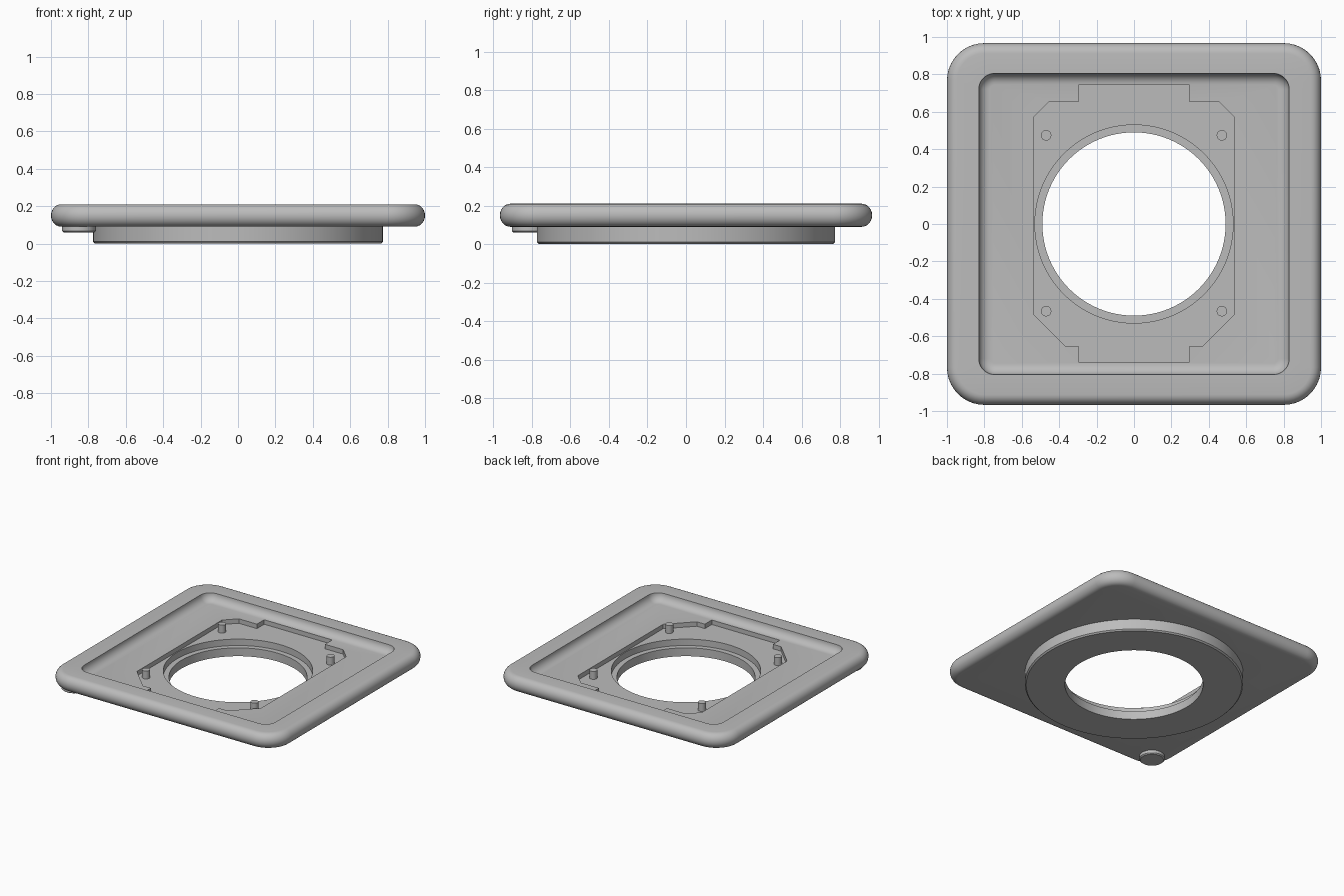
import bpy, bmesh
from math import sin, cos, pi, radians

if "Cube" in bpy.data.objects:
    bpy.data.objects.remove(bpy.data.objects["Cube"], do_unlink=True)

grey = bpy.data.materials.new("plain grey")
grey.use_nodes = True
grey.diffuse_color = (0.5, 0.5, 0.5, 1)
grey.node_tree.nodes["Principled BSDF"].inputs["Base Color"].default_value = (0.5, 0.5, 0.5, 1)


def rounded_rect(hx, hy, r, z, steps=10):
    """Loop of points around a rectangle with round corners."""
    pts = []
    for i, (sx, sy) in enumerate([(1, 1), (-1, 1), (-1, -1), (1, -1)]):
        for k in range(steps + 1):
            a = (i + k / steps) * pi / 2
            pts.append((sx * (hx - r) + r * cos(a), sy * (hy - r) + r * sin(a), z))
    return pts


def circle(r, z, n=96, x=0, y=0):
    return [(x + r * cos(2 * pi * k / n), y + r * sin(2 * pi * k / n), z) for k in range(n)]


def loft(name, loops, closed=False):
    """Skin matching loops; cap both ends, or join last to first when closed."""
    bm = bmesh.new()
    rings = [[bm.verts.new(p) for p in loop] for loop in loops]
    pairs = list(zip(rings, rings[1:]))
    if closed:
        pairs.append((rings[-1], rings[0]))
    else:
        bm.faces.new(rings[0])
        bm.faces.new(rings[-1])
    for a, b in pairs:
        for i in range(len(a)):
            j = (i + 1) % len(a)
            bm.faces.new((a[i], a[j], b[j], b[i]))
    bmesh.ops.recalc_face_normals(bm, faces=bm.faces)
    mesh = bpy.data.meshes.new(name)
    bm.to_mesh(mesh)
    bm.free()
    mesh.materials.append(grey)
    ob = bpy.data.objects.new(name, mesh)
    bpy.context.collection.objects.link(ob)
    return ob


def activate(ob):
    bpy.ops.object.select_all(action='DESELECT')
    ob.select_set(True)
    bpy.context.view_layer.objects.active = ob


def cut(ob, cutter):
    cutter.hide_render = True
    mod = ob.modifiers.new("cut", 'BOOLEAN')
    mod.operation, mod.solver, mod.object = 'DIFFERENCE', 'EXACT', cutter
    activate(ob)
    bpy.ops.object.modifier_apply(modifier=mod.name)
    bpy.data.objects.remove(cutter, do_unlink=True)


# Plate: rounded outer edge, flat rim, recess with a curved wall
loops = []
for k in range(13):
    a = -pi / 2 + pi * k / 12
    inset = 0.055 * (1 - cos(a))
    loops.append(rounded_rect(1 - inset, 0.967 - inset, 0.2 - inset, 0.15 + 0.06 * sin(a)))
for k in range(8):
    a = pi / 2 * k / 7
    inset = 0.06 * (1 - cos(a))
    loops.append(rounded_rect(0.83 - inset, 0.805 - inset, 0.085 - inset, 0.21 - 0.06 * sin(a)))
plate = loft("plate", loops)

# Stepped pocket in the recess floor, then the round opening
half = [(0.295, -0.74), (0.295, -0.655), (0.365, -0.655), (0.537, -0.483),
        (0.537, 0.57), (0.452, 0.655), (0.295, 0.655), (0.295, 0.745)]
outline = half + [(-x, y) for x, y in reversed(half)]
cut(plate, loft("pocket_cutter", [[(x, y, z) for x, y in outline] for z in (0.115, 0.3)]))
cut(plate, loft("hole_cutter", [circle(0.53, z) for z in (0.0, 0.3)]))

# Mounting ring below the plate, with an inner ledge
section = [(0.49, 0), (0.765, 0), (0.775, 0.01), (0.775, 0.093),
           (0.53, 0.093), (0.53, 0.065), (0.49, 0.065)]
ring = loft("mounting_ring", [circle(r, z) for r, z in section], closed=True)

# Four locating posts
posts = [loft("post", [circle(0.028, z, 24, sx * 0.47, 0.004 + sy * 0.47) for z in (0.11, 0.177)])
         for sx in (-1, 1) for sy in (-1, 1)]

# Small round foot under one corner
foot = loft("foot", [circle(r, z, 40, -0.85, -0.815)
                     for r, z in ((0.082, 0.06), (0.09, 0.067), (0.09, 0.115))])

for ob in [plate, ring, foot] + posts:
    activate(ob)
    bpy.ops.object.shade_smooth_by_angle(angle=radians(30))
